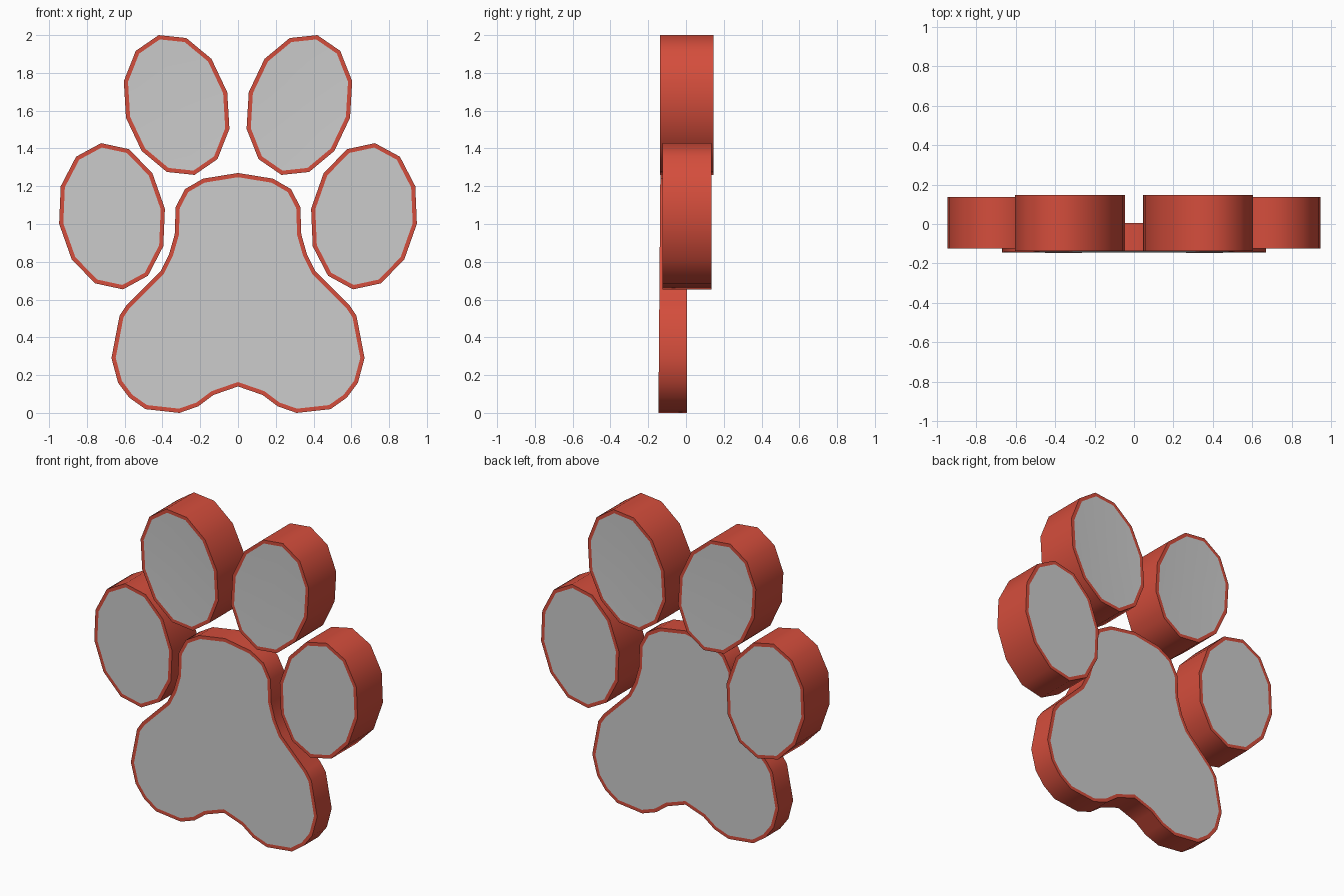
import bpy, bmesh, math
from mathutils import Vector

cube = bpy.data.objects.get("Cube")
if cube:
    bpy.data.objects.remove(cube, do_unlink=True)


def make_material(name, color):
    mat = bpy.data.materials.new(name)
    mat.use_nodes = True
    mat.diffuse_color = color
    mat.node_tree.nodes["Principled BSDF"].inputs["Base Color"].default_value = color
    return mat


RED = make_material("red", (0.66, 0.075, 0.045, 1))
GREY = make_material("light grey", (0.6, 0.6, 0.6, 1))


def slab(name, outline, front, back, rim=0.022, dish=0.0, lean=0.0):
    """Extrude an x-z outline in depth, with an inset grey panel on both faces."""
    bm = bmesh.new()
    rings = [[bm.verts.new((x, y + (lean * z if y == front else 0), z))
              for x, z in outline] for y in (front, back)]
    caps = [bm.faces.new(ring) for ring in rings]
    count = len(outline)
    for i in range(count):
        j = (i + 1) % count
        bm.faces.new((rings[0][i], rings[0][j], rings[1][j], rings[1][i]))
    bmesh.ops.recalc_face_normals(bm, faces=bm.faces[:])
    for cap in caps:
        bmesh.ops.inset_region(bm, faces=[cap], thickness=rim, use_even_offset=True)
        cap.material_index = 1
        if dish:
            # shallow hollow in the panel
            inward = -cap.normal.copy()
            poked = bmesh.ops.poke(bm, faces=[cap])
            for face in poked["faces"]:
                face.material_index = 1
            poked["verts"][0].co += inward * dish
    mesh = bpy.data.meshes.new(name)
    bm.to_mesh(mesh)
    bm.free()
    obj = bpy.data.objects.new(name, mesh)
    bpy.context.collection.objects.link(obj)
    mesh.materials.append(RED)
    mesh.materials.append(GREY)
    bpy.ops.object.select_all(action="DESELECT")
    bpy.context.view_layer.objects.active = obj
    obj.select_set(True)
    bpy.ops.object.shade_smooth_by_angle(angle=math.radians(50))
    return obj


def oval(centre, tall, wide, side):
    """Twelve-sided slanted oval given by two half-axes."""
    c, a, b = Vector(centre), Vector(tall), Vector(wide)
    points = [c + a * math.cos(t) + b * math.sin(t)
              for t in (math.tau * i / 12 for i in range(12))]
    return [(p.x * side, p.y) for p in points]


# Toes, mirrored left and right
for label, side in (("left", 1), ("right", -1)):
    slab(label + "_inner_toe",
         oval((0.325, 1.63), (0.095, 0.37), (-0.268, 0.068), side),
         -0.137, 0.146, dish=0.02)
    slab(label + "_outer_toe",
         oval((0.667, 1.041), (0.058, 0.387), (-0.28, 0.04), side),
         -0.124, 0.136)

# Main pad, mirrored half outline
half = [(0.185, 1.24), (0.28, 1.185), (0.33, 1.09), (0.335, 0.945),
        (0.365, 0.84), (0.41, 0.75), (0.59, 0.57), (0.627, 0.515),
        (0.67, 0.29), (0.635, 0.16), (0.575, 0.08), (0.49, 0.02),
        (0.31, 0.0), (0.21, 0.035), (0.13, 0.095)]
outline = [(0, 1.27)] + half + [(0, 0.14)] + [(-x, z) for x, z in reversed(half)]
slab("main_pad", outline, -0.146, 0.006, lean=0.008)
